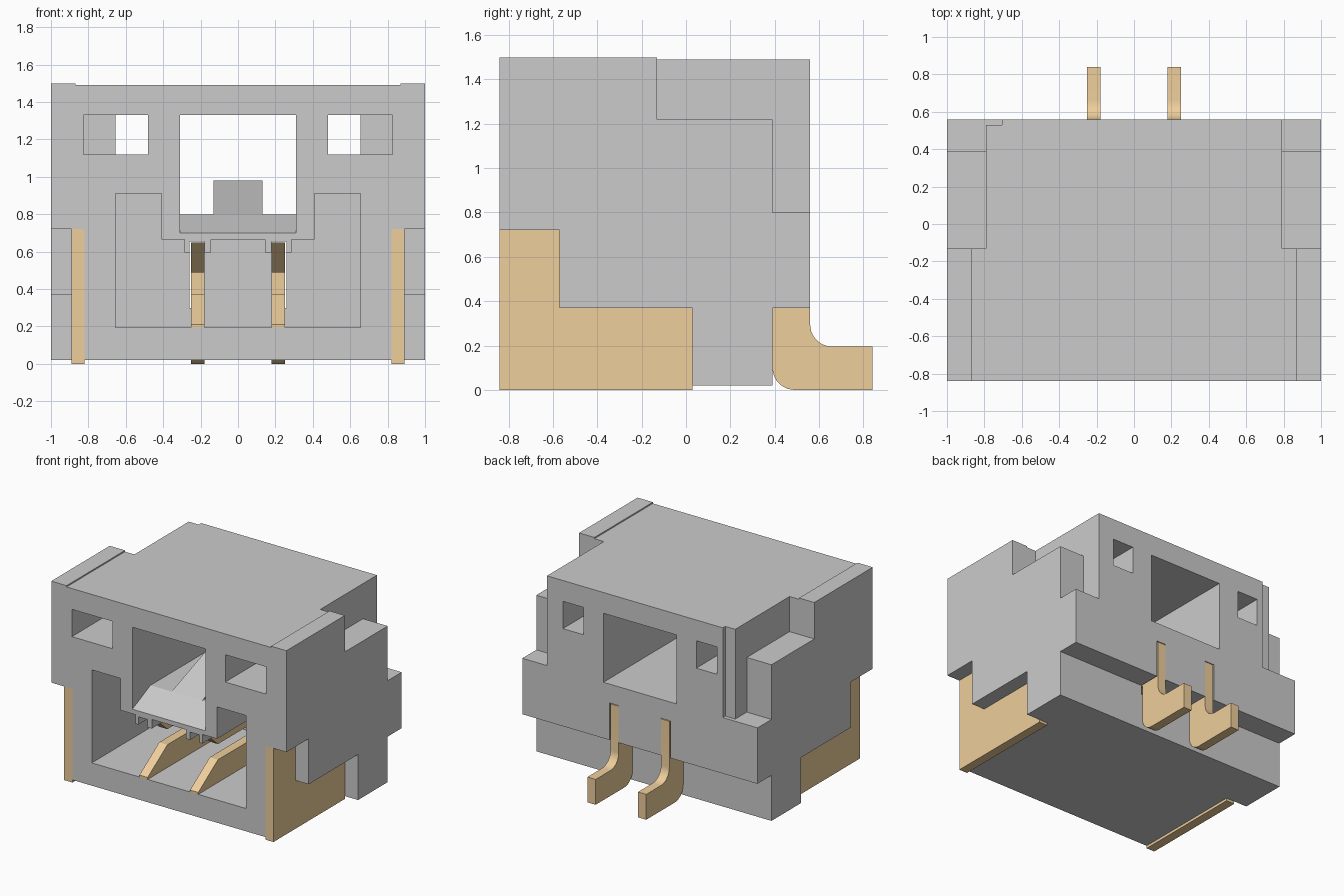
import bpy, bmesh, math

if "Cube" in bpy.data.objects:
    bpy.data.objects.remove(bpy.data.objects["Cube"])

metal = bpy.data.materials.new("contact_metal")
metal.diffuse_color = (0.86, 0.62, 0.33, 1)
metal.use_nodes = True
metal.node_tree.nodes["Principled BSDF"].inputs["Base Color"].default_value = metal.diffuse_color


def prism(name, pts, a, b, axis="x", mat=None):
    """Extrude a profile along x (points are y,z) or along y (points are x,z)."""
    bm = bmesh.new()
    place = (lambda p, t: (t, p[0], p[1])) if axis == "x" else (lambda p, t: (p[0], t, p[1]))
    face = bm.faces.new([bm.verts.new(place(p, a)) for p in pts])
    ext = bmesh.ops.extrude_face_region(bm, geom=[face])
    verts = [v for v in ext["geom"] if isinstance(v, bmesh.types.BMVert)]
    bmesh.ops.translate(bm, verts=verts, vec=(b - a, 0, 0) if axis == "x" else (0, b - a, 0))
    bmesh.ops.recalc_face_normals(bm, faces=bm.faces)
    me = bpy.data.meshes.new(name)
    bm.to_mesh(me)
    bm.free()
    ob = bpy.data.objects.new(name, me)
    bpy.context.collection.objects.link(ob)
    if mat:
        me.materials.append(mat)
    return ob


def box(name, x0, x1, y0, y1, z0, z1):
    return prism(name, [(y0, z0), (y1, z0), (y1, z1), (y0, z1)], x0, x1)


def cut(target, cutter):
    mod = target.modifiers.new("cut", "BOOLEAN")
    mod.operation, mod.solver, mod.object = "DIFFERENCE", "EXACT", cutter
    bpy.context.view_layer.objects.active = target
    bpy.ops.object.modifier_apply(modifier=mod.name)
    bpy.data.objects.remove(cutter)


def arc(cy, cz, r, a0, a1, n=10):
    angles = [math.radians(a0 + (a1 - a0) * i / n) for i in range(n + 1)]
    return [(cy + r * math.cos(a), cz + r * math.sin(a)) for a in angles]


# Housing block, with shallow lowered top and recessed lower back
housing = box("housing", -1, 1, -0.84, 0.56, 0.02, 1.5)
cut(housing, box("c", -0.87, 0.87, -1, 0.7, 1.49, 1.7))
cut(housing, box("c", -1.1, 1.1, -0.13, 0.7, 1.49, 1.7))
cut(housing, box("c", -1.1, 1.1, 0.39, 0.7, -0.1, 0.37))

# Stepped side notches: solder tab recess below, shoulder cut at the back
tab_cut = [(-1, -0.1), (0.03, -0.1), (0.03, 0.37), (-0.57, 0.37), (-0.57, 0.72), (-1, 0.72)]
shoulder = [(-0.13, 1.22), (0.39, 1.22), (0.39, 0.8), (0.7, 0.8), (0.7, 1.7), (-0.13, 1.7)]
for s in (-1, 1):
    cut(housing, prism("c", tab_cut, s * 0.82, s * 1.1))
    cut(housing, prism("c", shoulder, s * 0.79, s * 1.1))
    # side windows: wide pocket in front, narrower hole through
    x0, x1, x2 = sorted((s * 0.48, s * 0.655)), sorted((s * 0.48, s * 0.825)), sorted((s * 0.18, s * 0.26))
    cut(housing, box("c", *x1, -1, -0.4, 1.12, 1.33))
    cut(housing, box("c", *x0, -1, 0.7, 1.12, 1.33))
cut(housing, box("c", -0.85, -0.705, 0.53, 0.7, 0.8, 1.7))

# Central latch window with sloped front lip
window = [(-0.9, 0.673), (-0.62, 0.8), (0.7, 0.8), (0.7, 1.33), (-0.9, 1.33)]
cut(housing, prism("c", window, -0.31, 0.31))

# Mating cavity with small ribs either side of each contact
half = [(0.655, 0.195), (0.655, 0.91), (0.41, 0.91), (0.41, 0.665), (0.285, 0.665),
        (0.285, 0.595), (0.26, 0.595), (0.26, 0.655), (0.18, 0.655), (0.18, 0.595),
        (0.145, 0.595), (0.145, 0.665)]
cavity = half + [(-x, z) for x, z in reversed(half)]
cut(housing, prism("c", cavity, -1, 0.22, "y"))
for x0, x1 in ((-0.26, -0.18), (0.18, 0.26)):
    cut(housing, box("c", x0, x1, 0.1, 0.7, 0.3, 0.655))

# Latch wedge on the window floor
prism("latch_wedge", [(-0.62, 0.79), (-0.13, 0.79), (-0.13, 0.98), (-0.62, 0.8)], -0.13, 0.13)

# Solder tabs and forked contacts, one per side
tab = [(-0.84, 0), (0.03, 0), (0.03, 0.37), (-0.57, 0.37), (-0.57, 0.72), (-0.84, 0.72)]
contact = ([(-0.78, 0.65), (0.56, 0.65)] + arc(0.66, 0.295, 0.1, 180, 270)
           + [(0.84, 0.195), (0.84, 0)] + arc(0.49, 0.1, 0.1, 270, 180)
           + [(0.39, 0.37), (0.2, 0.37), (0.2, 0.195), (-0.84, 0.195), (-0.84, 0.21),
              (-0.6, 0.37), (0.1, 0.37), (0.1, 0.49), (-0.6, 0.49)])
for s, side in ((-1, "left"), (1, "right")):
    prism("solder_tab_" + side, tab, s * 0.82, s * 0.89, mat=metal)
    pin = prism("contact_" + side, contact, s * 0.18, s * 0.25, mat=metal)
    bpy.ops.object.select_all(action="DESELECT")
    pin.select_set(True)
    bpy.context.view_layer.objects.active = pin
    bpy.ops.object.shade_smooth_by_angle(angle=math.radians(30))
